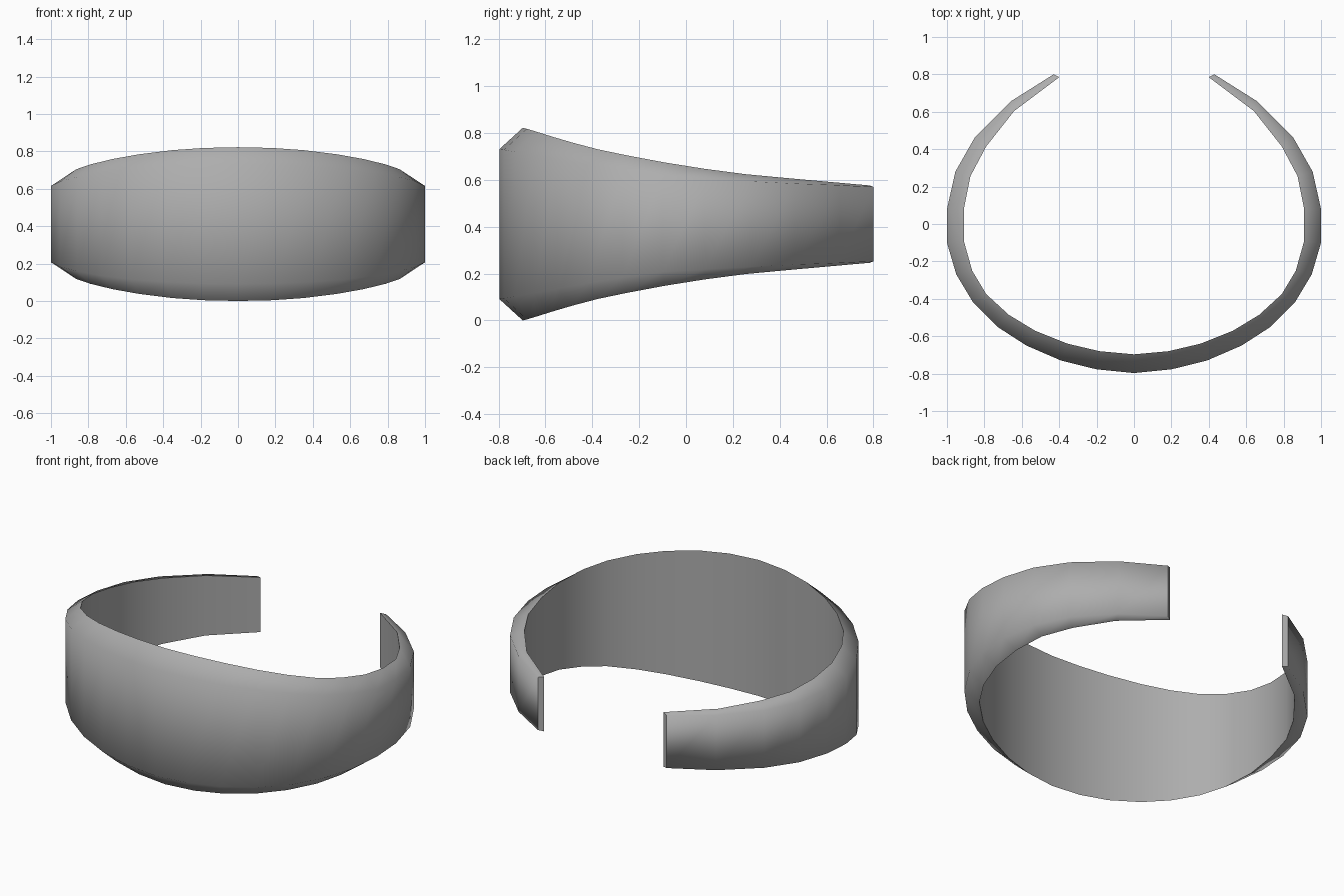
import bpy, bmesh

if "Cube" in bpy.data.objects:
    bpy.data.objects.remove(bpy.data.objects["Cube"])

# Stations from front centre to the right tip:
# outer x, outer y, outer half height, inner x, inner y, inner half height
STATIONS = [
    (0.00, -0.797, 0.320, 0.00, -0.697, 0.411),
    (0.20, -0.777, 0.317, 0.185, -0.68, 0.407),
    (0.39, -0.73, 0.309, 0.355, -0.64, 0.395),
    (0.575, -0.65, 0.295, 0.53, -0.57, 0.373),
    (0.73, -0.55, 0.276, 0.67, -0.485, 0.348),
    (0.86, -0.42, 0.252, 0.79, -0.375, 0.319),
    (0.95, -0.27, 0.228, 0.865, -0.25, 0.293),
    (1.00, -0.10, 0.204, 0.91, -0.09, 0.263),
    (1.00, 0.08, 0.193, 0.91, 0.08, 0.236),
    (0.955, 0.28, 0.182, 0.875, 0.255, 0.213),
    (0.85, 0.465, 0.173, 0.79, 0.415, 0.198),
    (0.66, 0.655, 0.166, 0.64, 0.605, 0.181),
    (0.43, 0.80, 0.159, 0.40, 0.785, 0.165),
]
MID_Z = 0.411

# Mirror the stations to get the full path, left tip to right tip
left = [(-a, b, c, -d, e, f) for a, b, c, d, e, f in reversed(STATIONS[1:])]
path = left + STATIONS

# Loft a four-sided section: tall inner wall, shorter outer wall, bevelled rims
bm = bmesh.new()
rings = []
for ox, oy, oh, ix, iy, ih in path:
    rings.append([bm.verts.new(p) for p in (
        (ox, oy, MID_Z - oh), (ox, oy, MID_Z + oh),
        (ix, iy, MID_Z + ih), (ix, iy, MID_Z - ih))])
for a, b in zip(rings, rings[1:]):
    for i in range(4):
        j = (i + 1) % 4
        bm.faces.new((a[i], b[i], b[j], a[j]))

# Close the two tips
caps = [bm.faces.new(rings[0]), bm.faces.new(rings[-1][::-1])]
bmesh.ops.recalc_face_normals(bm, faces=bm.faces[:])

# Rounded outside: only the inner rims and the tips stay sharp
for f in bm.faces:
    f.smooth = True
for a, b in zip(rings, rings[1:]):
    for i in (2, 3):
        bm.edges.get((a[i], b[i])).smooth = False
for cap in caps:
    for e in cap.edges:
        e.smooth = False

mesh = bpy.data.meshes.new("cuff_bracelet")
bm.to_mesh(mesh)
bm.free()
cuff = bpy.data.objects.new("cuff_bracelet", mesh)
bpy.context.collection.objects.link(cuff)

# Dark grey metal
metal = bpy.data.materials.new("dark_metal")
metal.diffuse_color = (0.42, 0.42, 0.42, 1)
metal.use_nodes = True
metal.node_tree.nodes["Principled BSDF"].inputs["Base Color"].default_value = metal.diffuse_color
mesh.materials.append(metal)
